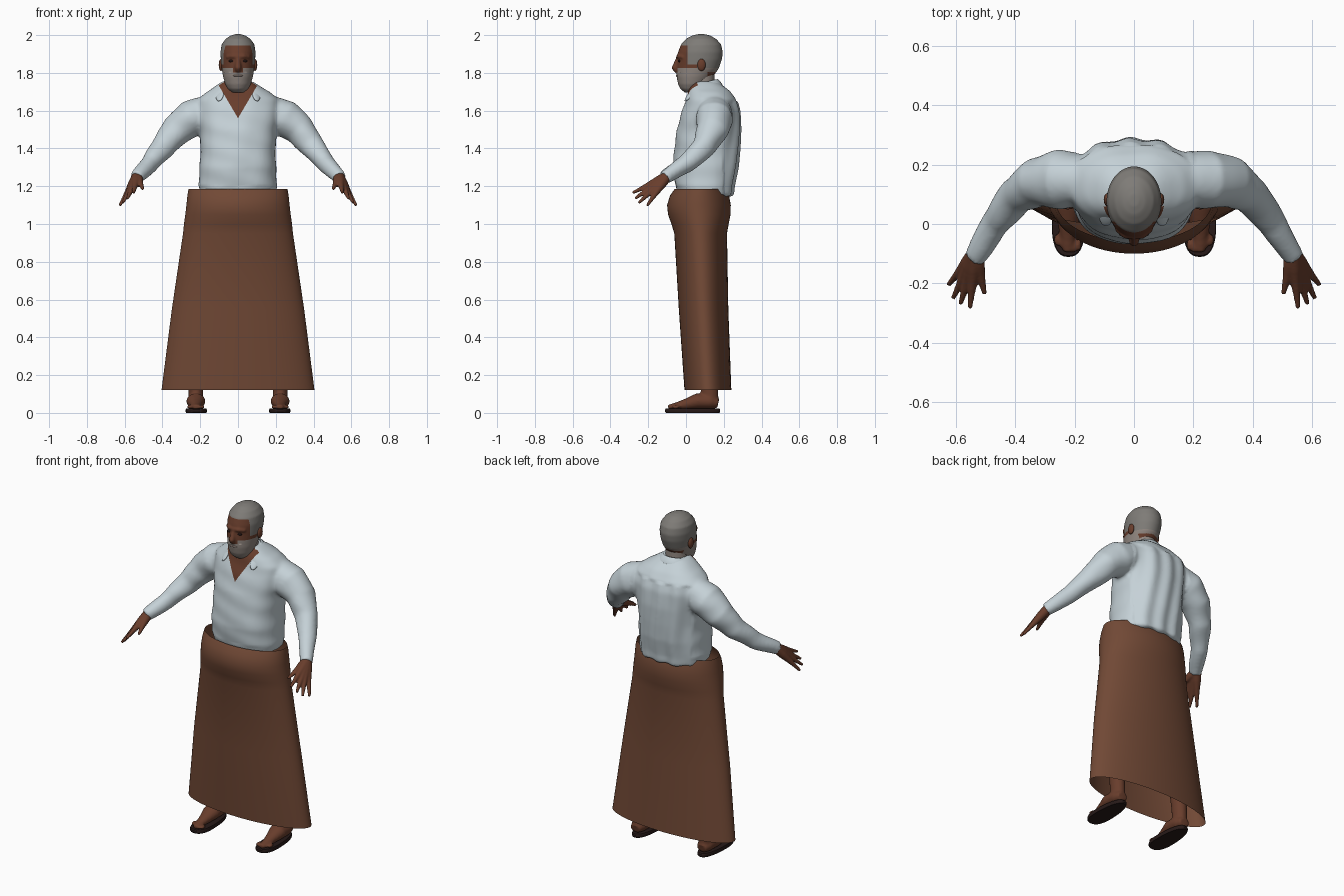
import bpy, bmesh, math
from mathutils import Vector, Matrix

cube = bpy.data.objects.get("Cube")
if cube:
    bpy.data.objects.remove(cube, do_unlink=True)


def material(name, r, g, b):
    m = bpy.data.materials.new(name)
    m.use_nodes = True
    m.diffuse_color = (r, g, b, 1)
    bsdf = m.node_tree.nodes["Principled BSDF"]
    bsdf.inputs["Base Color"].default_value = (r, g, b, 1)
    bsdf.inputs["Roughness"].default_value = 0.8
    return m


CLOTH = material("brown_cloth", .165, .066, .036)
SHIRT = material("pale_blue_cotton", .56, .64, .68)
SKIN = material("brown_skin", .14, .047, .025)
HAIR = material("grey_hair", .21, .2, .185)
BEARD = material("light_grey_beard", .28, .24, .215)
DARK = material("dark_leather", .02, .01, .009)
LIPS = material("pale_lips", .42, .33, .29)


# Shared mesh helpers
def bridge(bm, rings, caps=True):
    n = len(rings[0])
    for a, b in zip(rings, rings[1:]):
        for i in range(n):
            j = (i + 1) % n
            bm.faces.new((a[i], a[j], b[j], b[i]))
    if caps:
        bm.faces.new(rings[0])
        bm.faces.new(rings[-1])


def oval(t, power):
    c, s = math.cos(t), math.sin(t)
    e = 2 / power
    return math.copysign(abs(c) ** e, c), math.copysign(abs(s) ** e, s)


def loft(bm, rows, n=48, power=2, caps=True):
    """Horizontal rings given as (z, half width, front y, back y)."""
    rings = []
    for z, rx, yf, yb in rows:
        ring = []
        for i in range(n):
            c, s = oval(math.tau * i / n, power)
            ring.append(bm.verts.new((rx * c, (yf + yb) / 2 + (yb - yf) / 2 * s, z)))
        rings.append(ring)
    bridge(bm, rings, caps)


def tube(bm, points, radii, wide=1.0, n=20):
    """Round limb along a path; wide stretches it sideways."""
    pts = [Vector(p) for p in points]
    run = (pts[-1] - pts[0]).normalized()
    up = Vector((0, 1, 0)) if abs(run.z) > .95 else Vector((0, 0, 1))
    rings = []
    for k, (p, r) in enumerate(zip(pts, radii)):
        t = (pts[min(k + 1, len(pts) - 1)] - pts[max(k - 1, 0)]).normalized()
        u = t.cross(up).normalized()
        v = u.cross(t)
        angles = [math.tau * i / n for i in range(n)]
        rings.append([bm.verts.new(p + u * (r * wide * math.cos(a)) + v * (r * math.sin(a)))
                      for a in angles])
    bridge(bm, rings)


def ball(bm, centre, size):
    bmesh.ops.create_uvsphere(bm, u_segments=20, v_segments=12, radius=1,
                              matrix=Matrix.Translation(centre) @ Matrix.Diagonal((*size, 1)))


def finish(bm, name, *mats, voxel=0, angle=50):
    bmesh.ops.recalc_face_normals(bm, faces=bm.faces[:])
    me = bpy.data.meshes.new(name)
    bm.to_mesh(me)
    bm.free()
    ob = bpy.data.objects.new(name, me)
    bpy.context.scene.collection.objects.link(ob)
    if voxel:  # fuse overlapping volumes into one skin
        mod = ob.modifiers.new("fuse", 'REMESH')
        mod.mode, mod.voxel_size = 'VOXEL', voxel
        soft = ob.modifiers.new("soften", 'SMOOTH')
        soft.factor, soft.iterations = .5, 5
        dg = bpy.context.evaluated_depsgraph_get()
        me = bpy.data.meshes.new_from_object(ob.evaluated_get(dg))
        ob.modifiers.clear()
        ob.data = me
    me.materials.clear()
    for m in mats:
        me.materials.append(m)
    me.polygons.foreach_set("use_smooth", [True] * len(me.polygons))
    me.set_sharp_from_angle(angle=math.radians(angle))
    return ob


def recolour(ob, cuts, rule, shift=None):
    """Slice the mesh by planes, then pick each face's material by a rule."""
    bm = bmesh.new()
    bm.from_mesh(ob.data)
    bm.normal_update()
    if shift:
        for v, d in [(v, v.normal * shift(v.co)) for v in bm.verts]:
            v.co += d
    for co, no in cuts:
        bmesh.ops.bisect_plane(bm, geom=bm.verts[:] + bm.edges[:] + bm.faces[:],
                               plane_co=co, plane_no=no)
    for f in bm.faces:
        f.material_index = rule(f.calc_center_median())
        f.smooth = True
    bm.to_mesh(ob.data)
    bm.free()


# Long wrapped skirt, open at both ends
bm = bmesh.new()
loft(bm, [(1.185, .262, -.06, .212), (1.15, .268, -.085, .228), (1.10, .273, -.1, .237),
          (1.05, .279, -.095, .236), (1.0, .286, -.077, .226), (.95, .291, -.062, .217),
          (.55, .35, -.038, .224), (.12, .405, -.008, .24)], n=72, caps=False)
finish(bm, "skirt", CLOTH)

# Shirt body and sleeves
bm = bmesh.new()
loft(bm, [(1.15, .197, -.04, .25), (1.2, .208, -.055, .254), (1.3, .203, -.069, .275),
          (1.4, .198, -.06, .284), (1.5, .203, -.047, .289), (1.6, .22, -.02, .284),
          (1.66, .21, .0, .266), (1.70, .17, .012, .235), (1.73, .12, .022, .2),
          (1.755, .075, .035, .165)], power=2.4)
for s in (1, -1):
    tube(bm, [(s * .14, .15, 1.6), (s * .25, .15, 1.557), (s * .33, .14, 1.495),
              (s * .395, .095, 1.41), (s * .465, .005, 1.32), (s * .54, -.115, 1.245)],
         [.085, .1, .083, .064, .049, .037], n=28)
shirt = finish(bm, "shirt", SHIRT, SKIN, voxel=.011)


def folds(p):
    if p.z < 1.2 and p.y < .2:
        return 0
    if p.y > .2 and abs(p.x) < .2 and p.z < 1.65:
        return .005 * math.cos(p.x * 60 + math.sin(p.z * 9))
    return .003 * math.sin(p.x * 28 + p.z * 22) * math.sin(p.z * 31 - p.x * 12)


SLOPE, TIP = 1.7, 1.56
recolour(shirt, [((0, 0, TIP), (k, 0, -1)) for k in (SLOPE, -SLOPE)],
         lambda c: int(c.y < .06 and c.z > TIP + SLOPE * abs(c.x)), folds)

# Folded collar
bm = bmesh.new()
inner = [(0, .168, 1.768), (.045, .155, 1.768), (.08, .1, 1.752), (.085, .045, 1.722), (.066, .0, 1.68)]
outer = [(0, .2, 1.725), (.07, .185, 1.725), (.11, .115, 1.715), (.127, .03, 1.675), (.105, -.018, 1.632)]
rows = []
for edge in (inner, outer):
    path = [(-x, y, z) for x, y, z in edge[:0:-1]] + edge
    rows.append([bm.verts.new(p) for p in path])
for i in range(len(rows[0]) - 1):
    bm.faces.new((rows[0][i], rows[0][i + 1], rows[1][i + 1], rows[1][i]))
collar = finish(bm, "collar", SHIRT)
solid = collar.modifiers.new("thickness", 'SOLIDIFY')
solid.thickness, solid.offset = .014, 0
collar.modifiers.new("round", 'SUBSURF').levels = 2
collar.modifiers["round"].render_levels = 2

# Neck
bm = bmesh.new()
loft(bm, [(1.64, .085, .01, .16), (1.70, .07, .018, .155), (1.75, .064, .015, .15), (1.8, .062, .02, .15)])
neck = finish(bm, "neck", SKIN, BEARD)
recolour(neck, [((0, .04, 0), (0, 1, 0))], lambda c: int(c.y > .04))

# Head with nose and brow fused in
bm = bmesh.new()
loft(bm, [(1.695, .03, -.005, .05), (1.715, .053, -.03, .08), (1.74, .068, -.042, .11),
          (1.78, .079, -.05, .142), (1.82, .086, -.05, .172), (1.87, .091, -.046, .19),
          (1.91, .093, -.042, .195), (1.95, .087, -.027, .186), (1.98, .066, .0, .16),
          (1.997, .04, .03, .13), (2.005, .015, .06, .1)])
tube(bm, [(0, -.036, 1.89), (0, -.05, 1.855), (0, -.06, 1.826), (0, -.05, 1.812)],
     [.01, .013, .018, .014])
tube(bm, [(-.062, -.015, 1.883), (-.03, -.038, 1.888), (0, -.042, 1.886), (.03, -.038, 1.888),
          (.062, -.015, 1.883)], [.008, .012, .011, .012, .008])
head = finish(bm, "head", SKIN, HAIR, BEARD, voxel=.006)


def head_colour(c):
    if c.z < 1.825:
        nose = abs(c.x) < .026 and c.y < -.03 and c.z > 1.803
        return 0 if nose or (c.y > .115 and c.z < 1.805) else 2
    if c.y < .008 and c.z < 1.945:
        return 0
    return 0 if c.z < 1.845 and c.y < .06 else 1


recolour(head, [((0, 0, z), (0, 0, 1)) for z in (1.803, 1.825, 1.845, 1.945)]
         + [((0, .008, 0), (0, 1, 0)), ((0, .115, 0), (0, 1, 0))], head_colour)

# Ears, eyes and mouth
bm = bmesh.new()
for s in (1, -1):
    ball(bm, (s * .09, .082, 1.842), (.012, .022, .032))
finish(bm, "ears", SKIN)
bm = bmesh.new()
for s in (1, -1):
    ball(bm, (s * .034, -.035, 1.863), (.016, .007, .007))
finish(bm, "eyes", DARK)
bm = bmesh.new()
ball(bm, (0, -.046, 1.785), (.026, .008, .005))
finish(bm, "mouth", LIPS)

# Hands: five fingers fanning out of each wrist
TIPS = [(.503, -.237, 1.185), (.553, -.283, 1.165), (.585, -.27, 1.135),
        (.61, -.25, 1.112), (.626, -.205, 1.098)]
bm = bmesh.new()
for s in (1, -1):
    wrist = Vector((.535, -.1, 1.252))
    for tip in TIPS:
        path = [wrist.lerp(Vector(tip), t) for t in (0, .28, .52, .75, 1)]
        tube(bm, [(s * p.x, p.y, p.z) for p in path], [.028, .024, .017, .012, .008], n=14)
finish(bm, "hands", SKIN, voxel=.005)

# Lower legs and feet
bm = bmesh.new()
for s in (1, -1):
    x = s * .223
    tube(bm, [(x, .125, .04), (x, .125, .1), (x, .122, .16), (x, .115, .3), (x, .11, .5)],
         [.046, .046, .047, .058, .062], wide=.84)
    tube(bm, [(x, .17, .05), (x, .13, .06), (x, .06, .062), (x, .0, .046), (x, -.05, .036), (x, -.095, .03)],
         [.026, .04, .042, .029, .02, .013], wide=1.2)
    for i in range(5):  # toes
        ball(bm, (x + s * (i - 2) * .018, -.078 + abs(i - 1) * .008, .032), (.011, .022, .011))
finish(bm, "feet", SKIN, voxel=.007)

# Sandal soles
bm = bmesh.new()
for s in (1, -1):
    rings = []
    for z, grow in ((0, .97), (.006, 1), (.017, 1), (.023, .97)):
        ring = []
        for i in range(40):
            c, q = oval(math.tau * i / 40, 2.5)
            ring.append(bm.verts.new((s * .221 + grow * .055 * c * (1 - .14 * q), .035 + grow * .146 * q, z)))
        rings.append(ring)
    bridge(bm, rings)
finish(bm, "sandals", DARK, angle=30)
